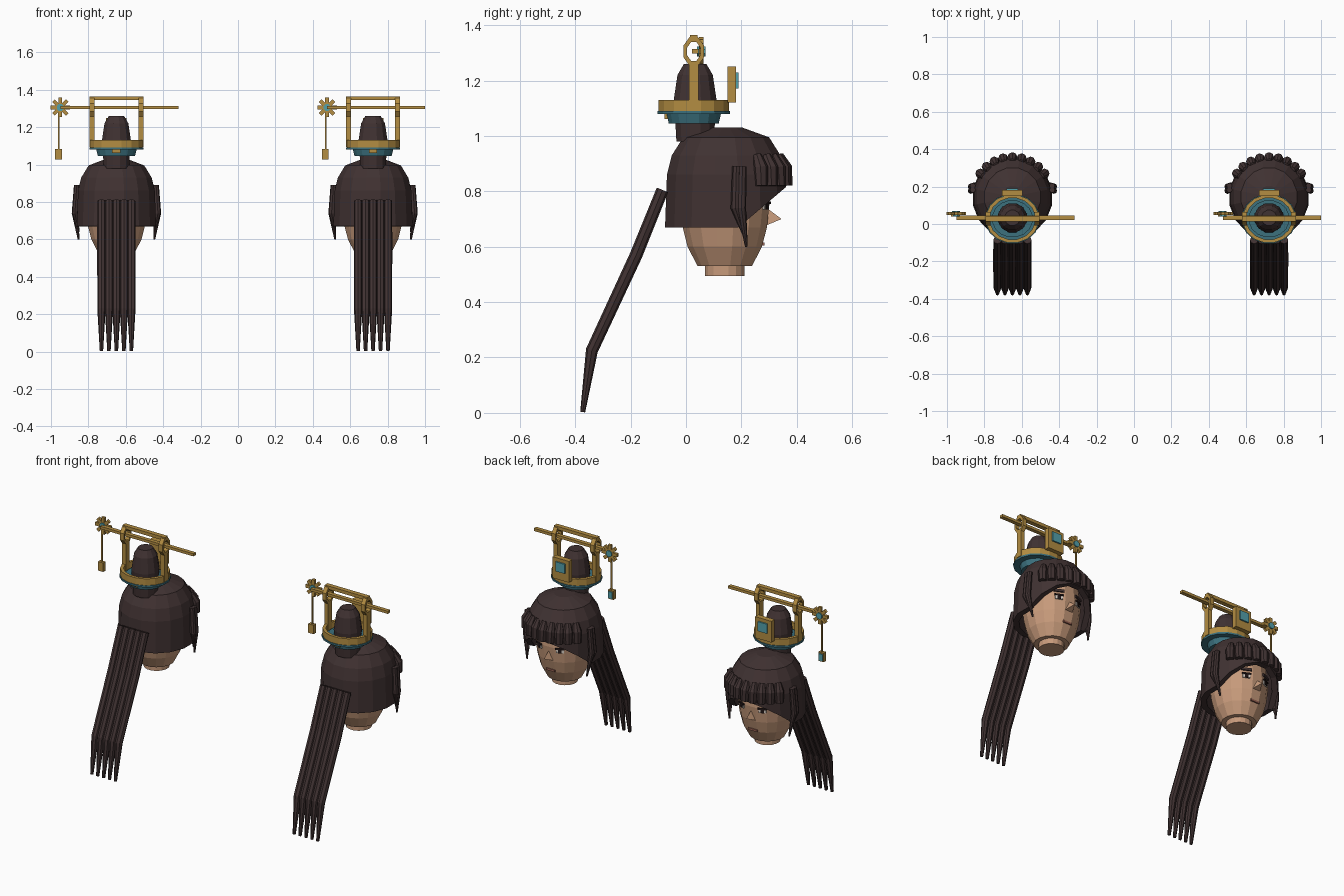
import bpy, bmesh
from math import pi, sin, cos, radians
from mathutils import Vector, Matrix

if "Cube" in bpy.data.objects:
    bpy.data.objects.remove(bpy.data.objects["Cube"])


def material(name, *srgb):
    color = [(c / 255) ** 2.2 for c in srgb] + [1]
    mat = bpy.data.materials.new(name)
    mat.use_nodes = True
    mat.diffuse_color = color
    node = next(n for n in mat.node_tree.nodes if n.type == "BSDF_PRINCIPLED")
    node.inputs["Base Color"].default_value = color
    return mat


HAIR = material("dark brown hair", 66, 53, 53)
SKIN = material("warm skin", 198, 153, 122)
GOLD = material("aged gold", 178, 140, 68)
TEAL = material("deep teal", 62, 112, 125)
GEM = material("light teal gem", 84, 160, 170)
WHITE = material("eye white", 215, 205, 195)
DARK = material("near black", 38, 28, 28)
LIP = material("muted lip", 150, 98, 84)


def finish(name, bm, mat, loc=(0, 0, 0), rot=(0, 0, 0), scale=(1, 1, 1)):
    bmesh.ops.recalc_face_normals(bm, faces=bm.faces)
    mesh = bpy.data.meshes.new(name)
    bm.to_mesh(mesh)
    bm.free()
    mesh.materials.append(mat)
    obj = bpy.data.objects.new(name, mesh)
    obj.location, obj.rotation_euler, obj.scale = loc, rot, scale
    bpy.context.collection.objects.link(obj)
    return obj


def box(name, mat, loc, size, rot=(0, 0, 0)):
    bm = bmesh.new()
    bmesh.ops.create_cube(bm, size=1)
    bmesh.ops.scale(bm, vec=size, verts=bm.verts)
    return finish(name, bm, mat, loc, rot)


def skin_rings(bm, rings, loop=False, bottom=True, top=True):
    """Join rings of vertices with quads and optional end caps."""
    pairs = list(zip(rings, rings[1:])) + ([(rings[-1], rings[0])] if loop else [])
    for a, b in pairs:
        for i in range(len(a)):
            j = (i + 1) % len(a)
            bm.faces.new((a[i], a[j], b[j], b[i]))
    if not loop and bottom:
        bm.faces.new(rings[0])
    if not loop and top:
        bm.faces.new(rings[-1])


def lathe_mesh(profile, segs=16, **caps):
    bm = bmesh.new()
    angles = [2 * pi * (i + 0.5) / segs for i in range(segs)]
    rings = [[bm.verts.new((r * cos(a), r * sin(a), z)) for a in angles] for r, z in profile]
    skin_rings(bm, rings, **caps)
    return bm


def tube(name, mat, points, radii, loc, sides=8):
    """Sweep a round section of changing radius along a path."""
    bm = bmesh.new()
    pts = [Vector(p) for p in points]
    rings = []
    for k, p in enumerate(pts):
        t = (pts[min(k + 1, len(pts) - 1)] - pts[max(k - 1, 0)]).normalized()
        u = Vector((1, 0, 0))
        u = (u - t * t.dot(u)).normalized()
        v = t.cross(u)
        rings.append([bm.verts.new(p + radii[k] * (u * cos(a) + v * sin(a)))
                      for a in (2 * pi * i / sides for i in range(sides))])
    skin_rings(bm, rings)
    return finish(name, bm, mat, loc)


def face(tag, cx):
    # Skull, jaw and neck
    center = (cx, 0.14, 0)
    skull = [(0.1, 0.53), (0.137, 0.6), (0.155, 0.67), (0.165, 0.76), (0.155, 0.86), (0.1, 0.95)]
    finish(tag + "head", lathe_mesh(skull), SKIN, center)
    finish(tag + "neck", lathe_mesh([(0.073, 0.495), (0.073, 0.56)]), SKIN, center)
    # Nose wedge
    bm = bmesh.new()
    for p in ((0, 0.285, 0.745), (0.03, 0.285, 0.675), (-0.03, 0.285, 0.675), (0, 0.345, 0.7)):
        bm.verts.new(p)
    bmesh.ops.convex_hull(bm, input=bm.verts)
    finish(tag + "nose", bm, SKIN, (cx, 0, 0))
    box(tag + "mouth", LIP, (cx, 0.275, 0.61), (0.06, 0.018, 0.012))
    # Eyes and brows, wrapped around the face
    for side, s in (("left_", 1), ("right_", -1)):
        def plate(part, mat, r, z, w, h, turn=25):
            a = radians(turn) * s
            box(tag + side + part, mat, (cx + r * sin(a), 0.14 + r * cos(a), z),
                (w, 0.009, h), (0, 0, -a))
        plate("eye", WHITE, 0.162, 0.745, 0.044, 0.022)
        plate("iris", DARK, 0.165, 0.745, 0.02, 0.022)
        plate("lash", DARK, 0.167, 0.759, 0.052, 0.009)
        plate("brow", HAIR, 0.166, 0.787, 0.062, 0.015)


def hair(tag, cx):
    # Hair cap with the face opening cut by a sloping plane
    center = (cx, 0.145, 0)
    bm = lathe_mesh([(0.225, 0.67), (0.218, 0.86), (0.2, 0.93), (0.158, 0.995), (0.06, 1.03)],
                    bottom=False)
    bmesh.ops.bisect_plane(bm, geom=bm.verts[:] + bm.edges[:] + bm.faces[:],
                           plane_co=(0, 0.045, 0.67), plane_no=(0, -0.85, 1), clear_inner=True)
    cap = finish(tag + "hair_cap", bm, HAIR, center, scale=(0.96, 1, 1))
    shell = cap.modifiers.new("Thickness", "SOLIDIFY")
    shell.thickness, shell.offset = 0.035, -1
    # Fringe clumps fanned over the forehead
    for i in range(9):
        a = radians(13.5 * (i - 4))
        path = [(r * sin(a), r * cos(a), z) for r, z in ((0.19, 0.93), (0.212, 0.885), (0.216, 0.82))]
        tube(tag + f"fringe_{i + 1}", HAIR, path, (0.017, 0.027, 0.023), center)
    # Side locks, two strands each side
    for side, s in (("left", 1), ("right", -1)):
        for k in (0, 1):
            path = [(s * 0.212, 0.182 + 0.022 * k, 0.89), (s * 0.222, 0.178 + 0.022 * k, 0.74),
                    (s * 0.202, 0.21 + 0.008 * k, 0.64 - 0.04 * k)]
            tube(tag + f"{side}_lock_{k + 1}", HAIR, path, (0.015, 0.017, 0.005), (cx, 0, 0))
    # Long tail of five tapered strands
    for i in range(5):
        x = 0.04 * (i - 2)
        path = [(x, y, z) for y, z in ((-0.085, 0.805), (-0.18, 0.57), (-0.34, 0.225), (-0.373, 0.003))]
        tube(tag + f"tail_strand_{i + 1}", HAIR, path, (0.022, 0.023, 0.022, 0.009), (cx, 0, 0))
    # Topknot
    knot = [(0.07, 0.98), (0.074, 1.05), (0.08, 1.13), (0.066, 1.22), (0.042, 1.26)]
    finish(tag + "topknot", lathe_mesh(knot, 12), HAIR, (cx, 0.033, 0))


def crown(tag, cx, pin_start, pin_end):
    # Collar: teal dish, thin rim and hollow gold band
    center, oval = (cx, 0.028, 0), (1.1, 1, 1)
    finish(tag + "collar_dish", lathe_mesh([(0.092, 1.045), (0.1, 1.08), (0.1, 1.1)]), TEAL, center, scale=oval)
    finish(tag + "collar_rim", lathe_mesh([(0.134, 1.079), (0.134, 1.09)]), TEAL, center, scale=oval)
    band = [(0.112, 1.088), (0.13, 1.088), (0.13, 1.13), (0.112, 1.13)]
    finish(tag + "collar_band", lathe_mesh(band, loop=True), GOLD, center, scale=oval)
    box(tag + "collar_clasp", GOLD, (cx, -0.068, 1.07), (0.045, 0.02, 0.018))
    # Posts ending in oval loops, joined by a crossbar
    for side, s in (("left", 1), ("right", -1)):
        box(tag + side + "_post", GOLD, (cx + s * 0.131, 0.028, 1.18), (0.026, 0.036, 0.17))
        loop = [(0.026, -0.013), (0.04, -0.013), (0.04, 0.013), (0.026, 0.013)]
        finish(tag + side + "_post_loop", lathe_mesh(loop, 8, loop=True), GOLD,
               (cx + s * 0.131, 0.028, 1.305), (0, pi / 2, 0), (1.4, 1, 1))
    box(tag + "crossbar", GOLD, (cx, 0.028, 1.355), (0.288, 0.028, 0.02))
    # Face plate with square gem
    box(tag + "front_plate", GOLD, (cx, 0.165, 1.185), (0.11, 0.032, 0.13))
    box(tag + "front_gem", GEM, (cx, 0.182, 1.2), (0.062, 0.016, 0.058))
    # Hair pin
    box(tag + "pin", GOLD, (cx + (pin_start + pin_end) / 2, 0.034, 1.305),
        (pin_end - pin_start, 0.024, 0.016))
    # Flower and hanging charm on the pin end
    fx = cx + pin_start
    for i in range(4):
        box(tag + f"flower_petals_{i + 1}", GOLD, (fx, 0.055, 1.305), (0.104, 0.016, 0.02),
            (0, i * pi / 4, 0))
    finish(tag + "flower_center", lathe_mesh([(0.02, -0.015), (0.02, 0.015)], 8), GEM,
           (fx, 0.055, 1.305), (pi / 2, 0, 0))
    box(tag + "charm_chain", GOLD, (fx - 0.008, 0.052, 1.18), (0.008, 0.008, 0.2))
    box(tag + "charm", GOLD, (fx - 0.01, 0.052, 1.055), (0.036, 0.024, 0.055))
    box(tag + "charm_gem", GEM, (fx - 0.01, 0.066, 1.055), (0.026, 0.008, 0.04))


# Two matching heads, the left one with a shorter pin
for tag, cx, start, end in (("right_figure_", -0.65, -0.3, 0.332), ("left_figure_", 0.722, -0.246, 0.278)):
    face(tag, cx)
    hair(tag, cx)
    crown(tag, cx, start, end)
